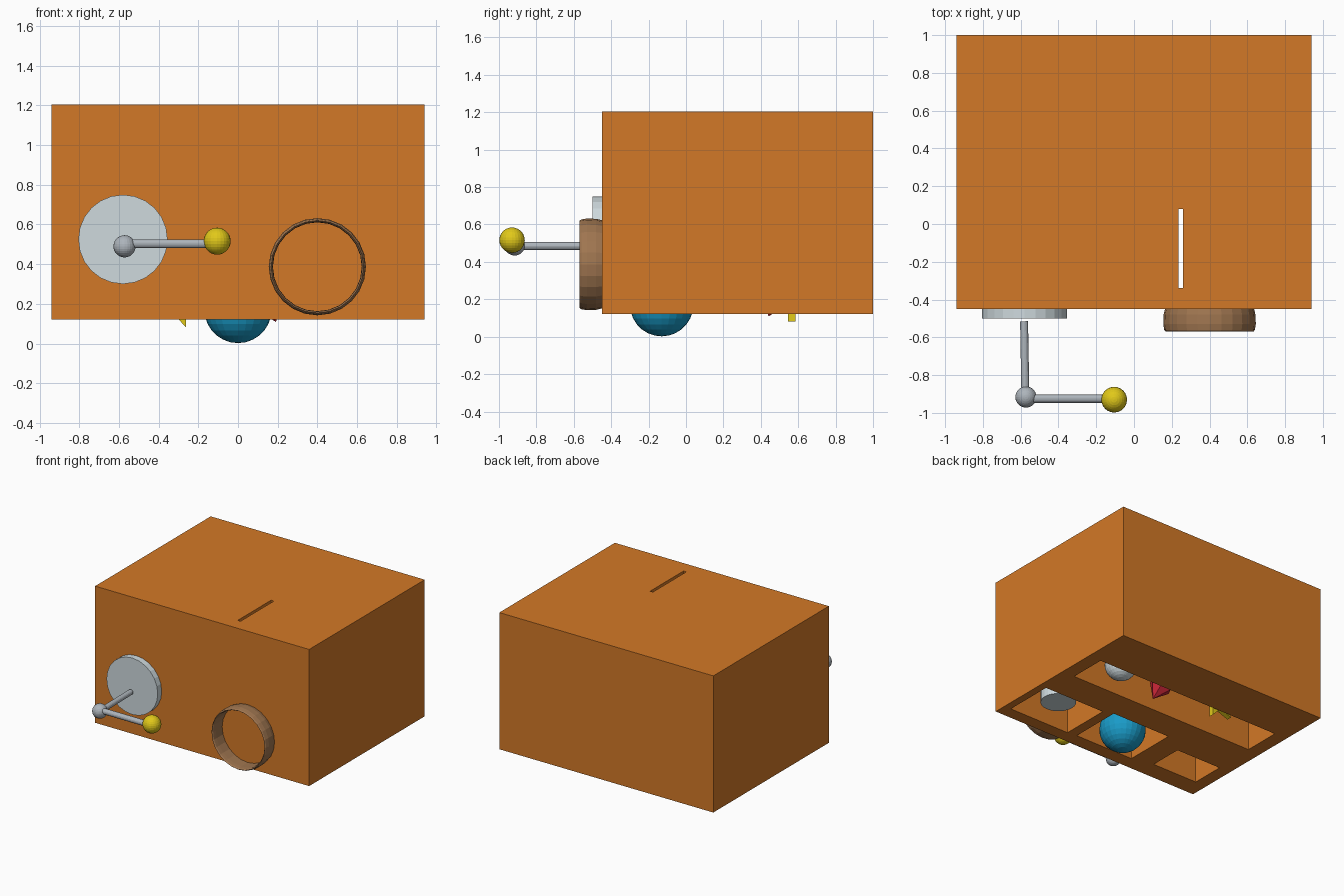
import bpy, bmesh, math
from mathutils import Vector, Matrix

if "Cube" in bpy.data.objects:
    bpy.data.objects.remove(bpy.data.objects["Cube"])


def material(name, rgb):
    m = bpy.data.materials.new(name)
    m.diffuse_color = (*rgb, 1)
    m.use_nodes = True
    m.node_tree.nodes["Principled BSDF"].inputs["Base Color"].default_value = m.diffuse_color
    return m


ORANGE = material("orange", (0.65, 0.19, 0.02))
BROWN = material("brown", (0.35, 0.18, 0.08))
SILVER = material("silver", (0.42, 0.46, 0.50))
PALE = material("pale", (0.62, 0.70, 0.73))
YELLOW = material("yellow", (0.75, 0.58, 0.01))
BLUE = material("blue", (0.01, 0.33, 0.58))
RED = material("red", (0.60, 0.02, 0.04))


def finish(name, bm, mat=None):
    bmesh.ops.recalc_face_normals(bm, faces=bm.faces)
    me = bpy.data.meshes.new(name)
    bm.to_mesh(me)
    bm.free()
    ob = bpy.data.objects.new(name, me)
    bpy.context.collection.objects.link(ob)
    if mat:
        me.materials.append(mat)
    return ob


def box(name, x, y, z, mat=None):
    bm = bmesh.new()
    size = [b - a for a, b in (x, y, z)]
    mid = [(a + b) / 2 for a, b in (x, y, z)]
    bmesh.ops.create_cube(bm, size=1, matrix=Matrix.Translation(mid) @ Matrix.Diagonal((*size, 1)))
    return finish(name, bm, mat)


def rod(name, a, b, r, sides, mat):
    a, b = Vector(a), Vector(b)
    bm = bmesh.new()
    rot = (b - a).to_track_quat('Z', 'Y').to_matrix().to_4x4()
    bmesh.ops.create_cone(bm, cap_ends=True, segments=sides, radius1=r, radius2=r,
                          depth=(b - a).length, matrix=Matrix.Translation((a + b) / 2) @ rot)
    return finish(name, bm, mat)


def ball(name, c, r, mat):
    bm = bmesh.new()
    bmesh.ops.create_uvsphere(bm, u_segments=24, v_segments=14, radius=r, matrix=Matrix.Translation(c))
    return finish(name, bm, mat)


# Box body with pockets open at the bottom and a slot in the top
body = box("body", (-0.94, 0.94), (-0.45, 1.0), (0.12, 1.205), ORANGE)
pockets = [
    ((-0.83, 0.83), (0.31, 0.61), (0, 1.1)),
    ((0.34, 0.88), (-0.35, 0.05), (0, 1.1)),
    ((-0.26, 0.26), (-0.34, 0.08), (0, 1.1)),
    ((-0.84, -0.44), (-0.30, -0.03), (0, 1.1)),
    ((0.235, 0.26), (-0.34, 0.08), (1.0, 1.3)),
]
for i, p in enumerate(pockets):
    cutter = box(f"pocket_cutter_{i}", *p)
    cutter.hide_render = True
    mod = body.modifiers.new("pocket", 'BOOLEAN')
    mod.operation, mod.solver, mod.object = 'DIFFERENCE', 'EXACT', cutter
    bpy.context.view_layer.objects.active = body
    bpy.ops.object.modifier_apply(modifier=mod.name)
    bpy.data.objects.remove(cutter)

# Hollow ring on the front, lathed about the y axis
profile = [(0.234, -0.44), (0.243, -0.48), (0.245, -0.53), (0.24, -0.56), (0.233, -0.57),
           (0.226, -0.56), (0.224, -0.53), (0.224, -0.44)]
bm = bmesh.new()
N = 24
rings = [[bm.verts.new((0.4 + r * math.cos(2 * math.pi * k / N), y, 0.387 + r * math.sin(2 * math.pi * k / N)))
          for r, y in profile] for k in range(N)]
for k in range(N):
    a, b = rings[k], rings[(k + 1) % N]
    for j in range(len(profile)):
        j2 = (j + 1) % len(profile)
        bm.faces.new((a[j], b[j], b[j2], a[j2]))
finish("front_ring", bm, BROWN)

# Dial and crank
rod("dial", (-0.58, -0.44, 0.525), (-0.58, -0.50, 0.525), 0.225, 24, PALE)
rod("crank_shaft", (-0.582, -0.515, 0.485), (-0.575, -0.915, 0.485), 0.021, 16, SILVER)
rod("crank_arm", (-0.57, -0.925, 0.503), (-0.11, -0.925, 0.503), 0.022, 16, SILVER)
ball("crank_joint", (-0.572, -0.916, 0.49), 0.056, SILVER)
ball("crank_knob", (-0.105, -0.93, 0.516), 0.068, YELLOW)

# Trinkets sitting in the pockets
ball("blue_ball", (0, -0.13, 0.172), 0.17, BLUE)
rod("pocket_cylinder", (0.62, -0.12, 0.17), (0.62, -0.12, 0.42), 0.13, 24, PALE)
ball("pocket_ball", (0.51, 0.46, 0.27), 0.12, PALE)

# Five-pointed star tilted in the rear pocket
bm = bmesh.new()
pts = []
for k in range(10):
    t = math.radians(-67 + 36 * k)
    r = 0.15 if k % 2 == 0 else 0.065
    pts.append(bm.verts.new((-0.32 + r * math.cos(t), 0.545, 0.22 + r * math.sin(t))))
face = bm.faces.new(pts)
ext = bmesh.ops.extrude_face_region(bm, geom=[face])
bmesh.ops.translate(bm, vec=(0, 0.04, 0), verts=[v for v in ext["geom"] if isinstance(v, bmesh.types.BMVert)])
finish("star", bm, YELLOW)

# Faceted gem: short crown over a pointed base
bm = bmesh.new()
place = Matrix.Translation((0.15, 0.48, 0.215)) @ Matrix.Rotation(math.radians(-20), 4, 'X') \
    @ Matrix.Rotation(math.radians(-20), 4, 'Y')
levels = [[bm.verts.new(place @ Vector((r * math.cos(k * math.pi / 3), r * math.sin(k * math.pi / 3), z)))
           for k in range(6)] for r, z in ((0.09, 0), (0.055, 0.05))]
tip = bm.verts.new(place @ Vector((0, 0, -0.12)))
for k in range(6):
    n = (k + 1) % 6
    bm.faces.new((levels[0][k], levels[0][n], levels[1][n], levels[1][k]))
    bm.faces.new((tip, levels[0][n], levels[0][k]))
bm.faces.new(levels[1])
finish("gem", bm, RED)
